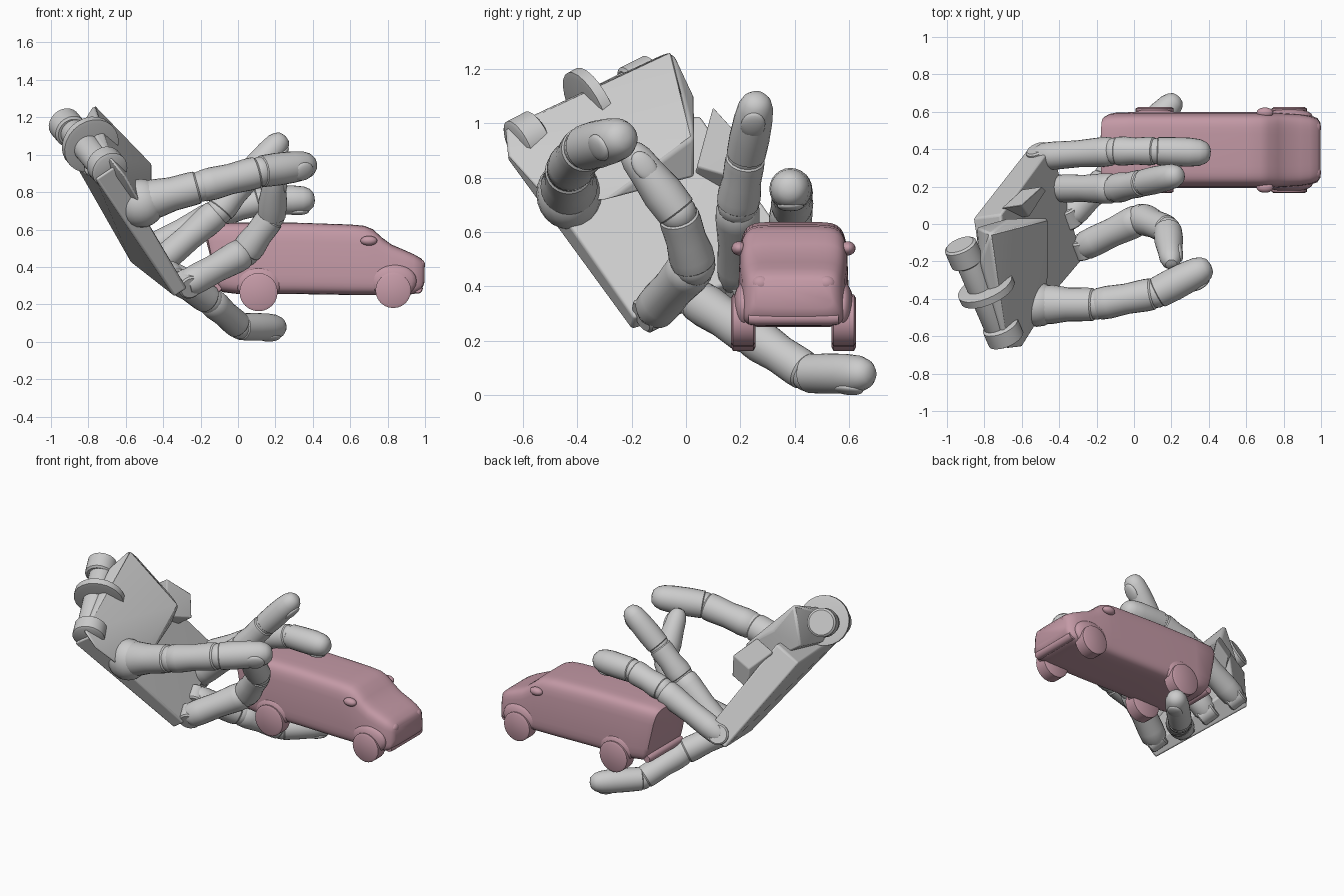
import bpy, bmesh, math
from mathutils import Vector

if "Cube" in bpy.data.objects:
    bpy.data.objects.remove(bpy.data.objects["Cube"])

PINK = bpy.data.materials.new("dusty_pink")
PINK.diffuse_color = (0.55, 0.32, 0.38, 1)
PINK.use_nodes = True
PINK.node_tree.nodes["Principled BSDF"].inputs["Base Color"].default_value = PINK.diffuse_color
K = Vector((-0.36, 0.83, 0.42)).normalized()   # direction across the knuckles
N = Vector((0.82, 0.12, 0.55)).normalized()    # direction the palm faces


def finish(bm, name, mat=None, bevel=0, angle=35):
    bmesh.ops.recalc_face_normals(bm, faces=bm.faces)
    me = bpy.data.meshes.new(name)
    bm.to_mesh(me)
    bm.free()
    ob = bpy.data.objects.new(name, me)
    bpy.context.collection.objects.link(ob)
    if mat:
        me.materials.append(mat)
    if bevel:
        m = ob.modifiers.new("bevel", 'BEVEL')
        m.width, m.segments, m.limit_method = bevel, 3, 'ANGLE'
    bpy.ops.object.select_all(action='DESELECT')
    ob.select_set(True)
    bpy.context.view_layer.objects.active = ob
    bpy.ops.object.shade_smooth_by_angle(angle=math.radians(angle))
    return ob


def loft(rings, name, mat=None, angle=35):
    """Skin a list of point rings and cap both ends."""
    bm = bmesh.new()
    vs = [[bm.verts.new(p) for p in r] for r in rings]
    n = len(vs[0])
    for a, b in zip(vs, vs[1:]):
        for i in range(n):
            bm.faces.new((a[i], a[(i + 1) % n], b[(i + 1) % n], b[i]))
    bm.faces.new(vs[0])
    bm.faces.new(vs[-1])
    return finish(bm, name, mat, angle=angle)


def turned(p, q, profile, name, mat=None, sides=24):
    """Revolve (t, radius) pairs about the line p-q."""
    p, q = Vector(p), Vector(q)
    d = (q - p).normalized()
    u = d.orthogonal().normalized()
    v = d.cross(u)
    ang = [2 * math.pi * i / sides for i in range(sides)]
    return loft([[p.lerp(q, t) + r * (u * math.cos(a) + v * math.sin(a)) for a in ang]
                 for t, r in profile], name, mat)


def rod(c, axis, half, r, name, mat=None):
    """Cylinder with softened rims, centred on c."""
    c, h = Vector(c), Vector(axis).normalized() * half
    return turned(c - h, c + h, [(0, r * .86), (.08, r), (.92, r), (1, r * .86)], name, mat)


def hull(points, name, bevel=0.012):
    bm = bmesh.new()
    for p in points:
        bm.verts.new(p)
    bmesh.ops.convex_hull(bm, input=bm.verts)
    bmesh.ops.dissolve_limit(bm, angle_limit=0.02, verts=bm.verts, edges=bm.edges)
    loose = [v for v in bm.verts if not v.link_faces]
    bmesh.ops.delete(bm, geom=loose, context='VERTS')
    return finish(bm, name, bevel=bevel)


def ball(c, size, name, mat=None, axes=None):
    bm = bmesh.new()
    bmesh.ops.create_uvsphere(bm, u_segments=20, v_segments=12, radius=1)
    axes = axes or (Vector((1, 0, 0)), Vector((0, 1, 0)), Vector((0, 0, 1)))
    for v in bm.verts:
        v.co = Vector(c) + sum((axes[i] * v.co[i] * size[i] for i in range(3)), Vector())
    return finish(bm, name, mat, angle=60)


def finger(name, pts, radii, nail_dir):
    """Chain of turned bones with ball joints, a domed tip and a nail."""
    pts = [Vector(p) for p in pts]
    last = len(pts) - 2
    for i, (a, b) in enumerate(zip(pts, pts[1:])):
        r0, r1 = radii[i], radii[i + 1]
        if i < last:
            prof = [(-.04, r0 * .75), (.04, r0 * .97), (.2, r0), (.5, (r0 + r1) * .47),
                    (.82, r1 * 1.02), (.93, r1), (.99, r1 * .8)]
            ball(b, (r1 * .93,) * 3, f"{name}_joint_{i}")
        else:
            prof = [(-.02, r0 * .75), (.03, r0), (.3, r0 * 1.03), (.6, r1 * 1.05), (.8, r1 * .96),
                    (.91, r1 * .78), (.98, r1 * .5), (1, r1 * .15)]
            d = (b - a).normalized()
            h = Vector(nail_dir)
            h = (h - d * h.dot(d)).normalized()
            ball(a.lerp(b, .68) + h * r1 * .84, (.062, r1 * .66, r1 * .27),
                 name + "_nail", axes=(d, h.cross(d), h))
        turned(a, b, prof, f"{name}_bone_{i}")


# palm plate, thicker on the first finger side
back = [Vector(p) for p in ((-.34, -.2, .24), (-.57, .4, .42), (-.86, .03, .93), (-.76, -.66, .87))]
front = [b + N * t for b, t in zip(back, (.08, .16, .18, .12))]
hull(back + front, "palm_plate")

# heel of the palm, the thumb mound and the side flap
hull([(-.77, -.05, 1.27), (-.67, .03, 1.1), (-.46, .03, .95), (-.52, .03, .8), (-.46, -.28, .72),
      (-.5, -.5, .7), (-.6, -.66, .88), (-.68, -.67, .98), (-.82, -.48, .9), (-.84, -.02, 1.02),
      (-.82, -.2, 1.19)], "palm_heel")
flap = [Vector(p) for p in ((-.6, .1, 1.06), (-.49, .2, .95), (-.47, .18, .8), (-.56, .04, .84))]
hull(flap + [p - N * .13 for p in flap], "palm_flap", .006)
ball((-.52, -.43, .74), (.13, .12, .13), "thumb_mound")

# wrist roller, disc and side stubs
rod((-.81, -.36, 1.04), K, .28, .075, "wrist_roller")
rod((-.79, -.35, 1.055), K, .024, .155, "wrist_disc")
rod((-.91, -.16, 1.145), K, .06, .09, "wrist_stub_upper")
rod((-.7, -.58, .935), K, .05, .1, "wrist_stub_lower")

# knuckle pins along the front edge of the palm
bases = [(-.5, .36, .48), (-.42, .19, .42), (-.35, .04, .35), (-.27, -.12, .31)]
for i, b in enumerate(bases):
    rod(b, K, .055, .066, f"knuckle_{i}")

# fingers and thumb
finger("first_finger", [bases[0], (-.1, .39, .69), (.12, .39, .755), (.41, .38, .76)],
       [.075, .078, .075, .074], (.2, 0, -1))
finger("second_finger", [bases[1], (-.1, .19, .7), (.05, .22, .88), (.25, .265, 1.1)],
       [.075, .08, .072, .068], (1, 0, -.3))
finger("third_finger", [bases[2], (-.15, .24, .22), (.01, .45, .08), (.24, .68, .078)],
       [.08, .078, .072, .07], (.3, 0, -1))
finger("little_finger", [bases[3], (.04, .03, .48), (.18, -.03, .67), (.2, -.22, .92)],
       [.08, .084, .075, .062], (1, 0, .2))
finger("thumb", [(-.5, -.43, .75), (-.2, -.43, .83), (.12, -.37, .91), (.41, -.22, .95)],
       [.105, .088, .085, .08], (.4, -1, -.5))

# van body: rounded slices along x (x, bottom, top, half width, roof ratio, lean)
CY = .395
slices = [(-.148, .34, .57, .14, .88, -.05), (-.14, .28, .62, .185, .9, -.06),
          (-.115, .265, .633, .2, .9, -.055), (.0, .255, .637, .204, .9, 0),
          (.3, .255, .637, .204, .9, 0), (.6, .25, .627, .204, .9, 0),
          (.675, .25, .62, .204, .9, 0), (.72, .25, .602, .204, .89, 0), (.77, .25, .557, .202, .9, 0),
          (.82, .25, .52, .2, .9, 0), (.89, .25, .49, .195, .9, 0), (.94, .255, .468, .186, .9, 0),
          (.98, .27, .445, .172, .9, 0), (.998, .32, .42, .145, .9, 0)]
rings = []
for x, z0, z1, w, ratio, lean in slices:
    ring = []
    for i in range(40):
        a = 2 * math.pi * (i + .5) / 40
        c, s = math.cos(a), math.sin(a)
        y = math.copysign(abs(c) ** .3, c)
        z = math.copysign(abs(s) ** .3, s)
        taper = 1 - (1 - ratio) * max(0, z) ** 1.5
        ring.append((x + lean * z * .6, CY + w * y * taper, (z0 + z1) / 2 + (z1 - z0) / 2 * z))
    rings.append(ring)
loft(rings, "van_body", PINK, 50)

# van wheels, arches, mirrors and headlamps on both sides
for side, tag in ((-1, "near"), (1, "far")):
    for x, z, r, end in ((.11, .265, .102, "rear"), (.83, .275, .095, "front")):
        rod((x, CY + side * .185, z), (0, 1, 0), .045, r, f"van_{end}_wheel_{tag}", PINK)
        ball((x, CY + side * .182, z + .05), (.125, .04, .09), f"van_{end}_arch_{tag}", PINK)
    ball((.7, CY + side * .2, .54), (.045, .028, .026), f"van_mirror_{tag}", PINK)
    ball((.975, CY + side * .12, .41), (.025, .035, .03), f"van_headlamp_{tag}", PINK)

# van bumpers
rod((.96, CY, .285), (0, 1, 0), .165, .028, "van_front_bumper", PINK)
rod((-.11, CY, .29), (0, 1, 0), .18, .026, "van_rear_bumper", PINK)
